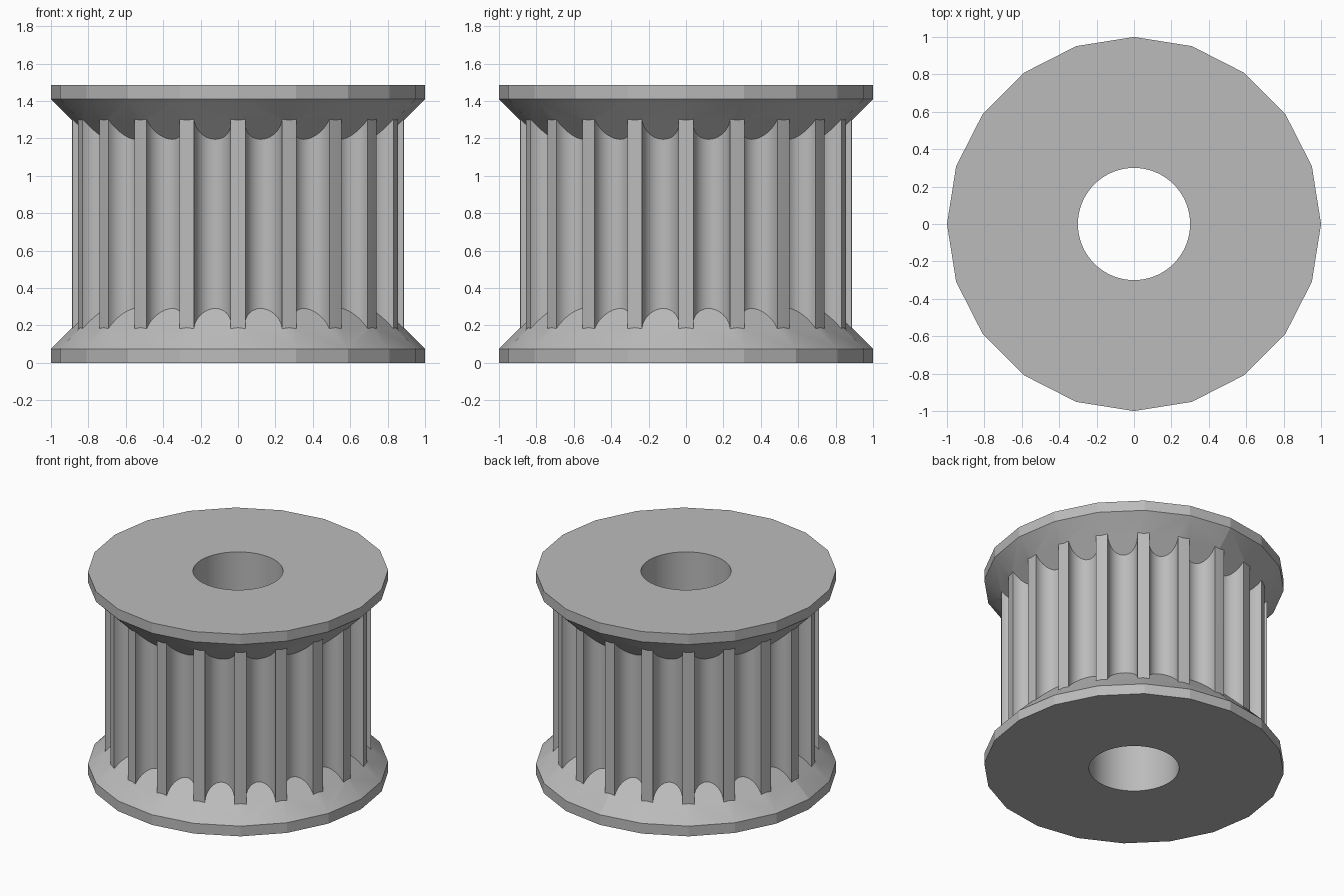
import bpy, bmesh
from math import sin, cos, pi, radians, asin

if "Cube" in bpy.data.objects:
    bpy.data.objects.remove(bpy.data.objects["Cube"], do_unlink=True)

HEIGHT = 1.485      # overall height
RIM = 0.075         # straight part of each flange
TEETH = 20
TIP = 0.887         # tooth tip radius
GROOVE = 0.099      # groove radius
ROOT = 0.775        # groove bottom radius
BORE = 0.3

grey = bpy.data.materials.new("plain grey")
grey.use_nodes = True
grey.diffuse_color = (0.5, 0.5, 0.5, 1)
grey.node_tree.nodes["Principled BSDF"].inputs["Base Color"].default_value = (0.5, 0.5, 0.5, 1)


def prism(name, loops):
    """Closed solid through a stack of equal-length point loops."""
    bm = bmesh.new()
    rings = [[bm.verts.new(p) for p in loop] for loop in loops]
    n = len(rings[0])
    for low, high in zip(rings, rings[1:]):
        for i in range(n):
            j = (i + 1) % n
            bm.faces.new((low[i], low[j], high[j], high[i]))
    bm.faces.new(rings[0][::-1])
    bm.faces.new(rings[-1])
    bmesh.ops.recalc_face_normals(bm, faces=bm.faces)
    mesh = bpy.data.meshes.new(name)
    bm.to_mesh(mesh)
    bm.free()
    mesh.materials.append(grey)
    ob = bpy.data.objects.new(name, mesh)
    bpy.context.collection.objects.link(ob)
    return ob


def circle(r, z, n):
    return [(r * cos(2 * pi * i / n), r * sin(2 * pi * i / n), z) for i in range(n)]


def tooth_outline():
    """Round-bottomed grooves between narrow teeth."""
    pts = []
    pitch = 2 * pi / TEETH
    half_tip = pitch / 2 - asin(GROOVE / TIP)
    centre = ROOT + GROOVE
    steps = 18
    for t in range(TEETH):
        a = t * pitch
        for k in (-1, 0, 1):
            pts.append((TIP * cos(a + k * half_tip), TIP * sin(a + k * half_tip)))
        m = a + pitch / 2
        for s in range(steps + 1):
            b = pi * s / steps
            r, w = centre - GROOVE * sin(b), -GROOVE * cos(b)
            pts.append((r * cos(m) - w * sin(m), r * sin(m) + w * cos(m)))
    return pts


# toothed barrel
outline = tooth_outline()
pulley = prism("toothed_pulley", [[(x, y, z) for x, y in outline] for z in (0.03, HEIGHT - 0.03)])

# flanges with a straight rim and a sloping inner side
stations = [(1, 0), (1, RIM), (0.7, RIM + 0.3)]
lower = prism("lower_flange", [circle(r, z, 20) for r, z in stations])
upper = prism("upper_flange", [circle(r, HEIGHT - z, 20) for r, z in stations])

# bore cutter
bore = prism("bore_cutter", [circle(BORE, z, 64) for z in (-0.1, HEIGHT + 0.1)])

for helper, operation in ((lower, "UNION"), (upper, "UNION"), (bore, "DIFFERENCE")):
    helper.hide_render = True
    mod = pulley.modifiers.new(helper.name, "BOOLEAN")
    mod.operation = operation
    mod.solver = "EXACT"
    mod.object = helper

# bake the joined shape and drop the helpers
bpy.context.view_layer.update()
baked = bpy.data.meshes.new_from_object(pulley.evaluated_get(bpy.context.evaluated_depsgraph_get()))
pulley.modifiers.clear()
pulley.data = baked
for helper in (lower, upper, bore):
    bpy.data.objects.remove(helper, do_unlink=True)

# smooth grooves and bore, crisp flange facets
for ob in bpy.context.selected_objects:
    ob.select_set(False)
pulley.select_set(True)
bpy.context.view_layer.objects.active = pulley
bpy.ops.object.shade_smooth_by_angle(angle=radians(15))
